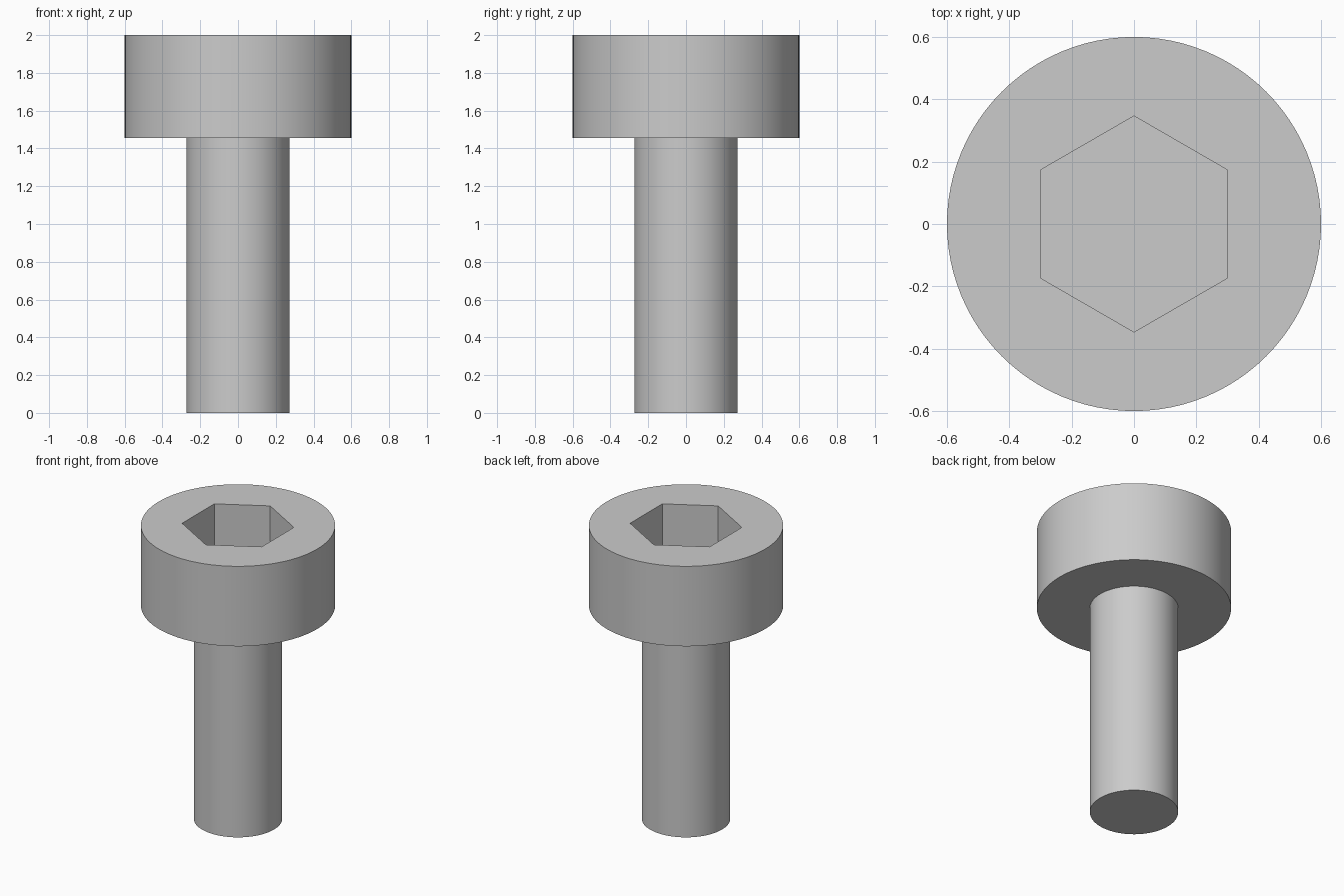
import bpy
import bmesh
import math
from mathutils import Matrix

cube = bpy.data.objects.get("Cube")
if cube:
    bpy.data.objects.remove(cube, do_unlink=True)

TOP, HEAD_BASE = 2.0, 1.455
HEAD_R, SHANK_R = 0.6, 0.273
SOCKET_R = 0.3 / math.cos(math.pi / 6)
SOCKET_DEPTH = 0.33
SEGMENTS = 96

steel = bpy.data.materials.new("light_grey_steel")
steel.use_nodes = True
colour = (0.6, 0.6, 0.6, 1.0)
steel.diffuse_color = colour
steel.node_tree.nodes["Principled BSDF"].inputs["Base Color"].default_value = colour


def prism(name, radius, bottom, top, sides, turn=0.0):
    """Upright prism standing between two heights."""
    bm = bmesh.new()
    place = Matrix.Translation((0, 0, (bottom + top) / 2)) @ Matrix.Rotation(turn, 4, "Z")
    bmesh.ops.create_cone(bm, cap_ends=True, segments=sides, radius1=radius,
                          radius2=radius, depth=top - bottom, matrix=place)
    mesh = bpy.data.meshes.new(name)
    bm.to_mesh(mesh)
    bm.free()
    mesh.materials.append(steel)
    obj = bpy.data.objects.new(name, mesh)
    bpy.context.collection.objects.link(obj)
    return obj


# Screw body: round shank under a wider cylindrical head
shank = prism("shank", SHANK_R, 0, HEAD_BASE, SEGMENTS)
head = prism("head", HEAD_R, HEAD_BASE, TOP, SEGMENTS)

# Hexagonal socket with corners towards front and back
bottom = TOP - SOCKET_DEPTH
cutter = prism("socket_cutter", SOCKET_R, bottom, TOP + 0.1, 6)
corner = max(cutter.data.vertices, key=lambda v: v.co.y).co
cutter.data.transform(Matrix.Rotation(math.atan2(corner.x, corner.y), 4, "Z"))
cut = head.modifiers.new("hex_socket", "BOOLEAN")
cut.operation = "DIFFERENCE"
cut.solver = "EXACT"
cut.object = cutter

# Apply the cut, then drop the helper
bpy.ops.object.select_all(action="DESELECT")
head.select_set(True)
bpy.context.view_layer.objects.active = head
bpy.ops.object.modifier_apply(modifier=cut.name)
bpy.data.objects.remove(cutter, do_unlink=True)

# Smooth round sides, crisp rims and socket corners
shank.select_set(True)
bpy.ops.object.shade_smooth_by_angle(angle=math.radians(30))
